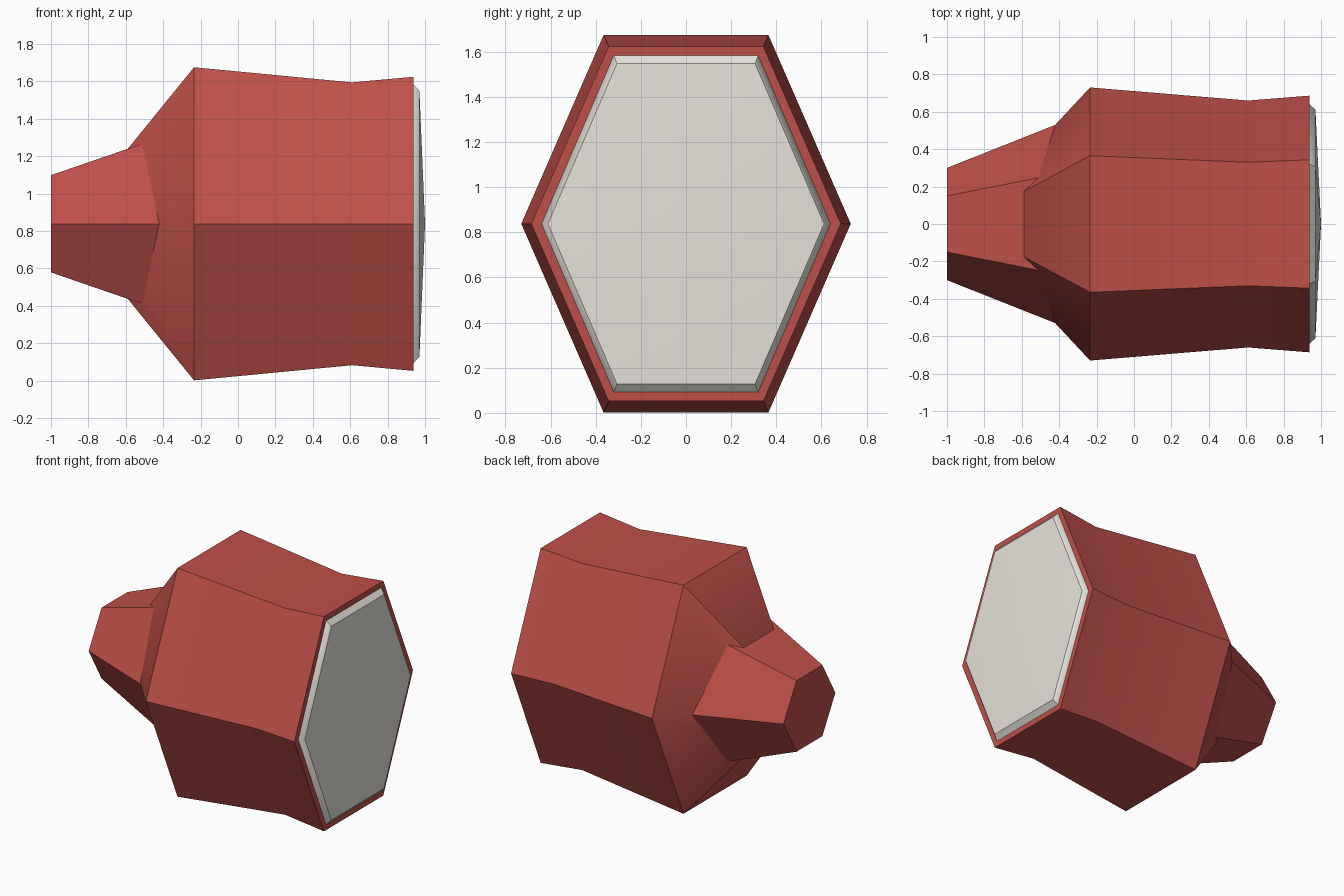
import bpy, bmesh, math

if "Cube" in bpy.data.objects:
    bpy.data.objects.remove(bpy.data.objects["Cube"])

CENTRE_Z = 0.838


def material(name, rgb):
    mat = bpy.data.materials.new(name)
    mat.diffuse_color = (*rgb, 1)
    mat.use_nodes = True
    mat.node_tree.nodes["Principled BSDF"].inputs["Base Color"].default_value = mat.diffuse_color
    return mat


red = material("brick_red", (0.52, 0.08, 0.067))
grey = material("warm_light_grey", (0.79, 0.765, 0.705))


def hex_loft(name, stations, mat, peak=None):
    """Loft six-sided rings along x; each station is (x, half width, half height)."""
    bm = bmesh.new()
    rings = []
    for x, half_y, half_z in stations:
        ring = []
        for i in range(6):
            a = math.radians(60 * i)
            ring.append(bm.verts.new((x, half_y * math.cos(a),
                                      CENTRE_Z + half_z * math.sin(a) / math.sin(math.pi / 3))))
        rings.append(ring)
    for a, b in zip(rings, rings[1:]):
        for i in range(6):
            j = (i + 1) % 6
            bm.faces.new((a[i], a[j], b[j], b[i]))
    bm.faces.new(rings[0])
    if peak is None:
        bm.faces.new(rings[-1])
    else:
        tip = bm.verts.new((peak, 0, CENTRE_Z))
        for i in range(6):
            bm.faces.new((rings[-1][i], rings[-1][(i + 1) % 6], tip))
    bmesh.ops.recalc_face_normals(bm, faces=bm.faces)
    mesh = bpy.data.meshes.new(name)
    bm.to_mesh(mesh)
    bm.free()
    mesh.materials.append(mat)
    obj = bpy.data.objects.new(name, mesh)
    bpy.context.collection.objects.link(obj)
    bpy.ops.object.select_all(action='DESELECT')
    obj.select_set(True)
    bpy.context.view_layer.objects.active = obj
    bpy.ops.object.shade_smooth_by_angle(angle=math.radians(40))
    return obj


# Main housing: tapered back, widest shoulder, slight waist, flared rim
hex_loft("housing", [(-0.66, 0.274, 0.314), (-0.235, 0.73, 0.837),
                     (0.61, 0.66, 0.756), (0.937, 0.686, 0.786)], red)

# Rear nozzle flaring into the tapered back
hex_loft("rear_nozzle", [(-1.0, 0.30, 0.26), (-0.36, 0.554, 0.48)], red)

# Bevelled end plate with a shallow peak
hex_loft("end_plate", [(0.925, 0.64, 0.746), (0.937, 0.64, 0.746),
                       (0.97, 0.612, 0.71)], grey, peak=1.0)
